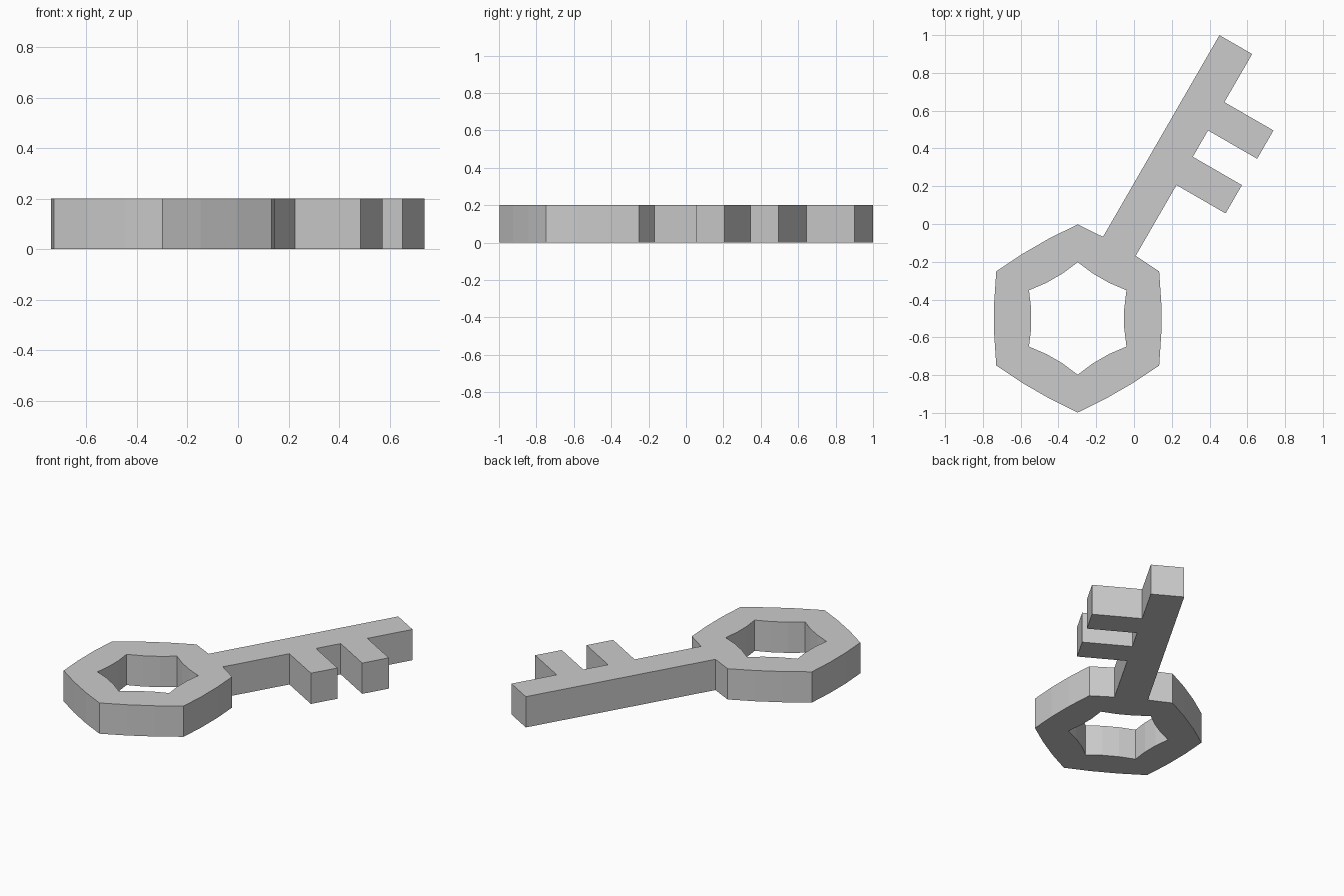
import bpy, bmesh, math
from mathutils import Vector

if "Cube" in bpy.data.objects:
    bpy.data.objects.remove(bpy.data.objects["Cube"])

CENTRE = Vector((-0.298, -0.5, 0))
THICK = 0.2
AXIS = math.radians(60)


def hex_sides(radius, bulge):
    """Six bowed sides, three segments each; the first side faces the shaft."""
    apothem, half = radius * math.cos(math.pi / 6), radius / 2
    local = [(apothem, half), (apothem + bulge, half / 3), (apothem + bulge, -half / 3)]
    sides = []
    for i in range(6):
        a = AXIS - i * math.pi / 3
        sides.append([(u * math.cos(a) - w * math.sin(a),
                       u * math.sin(a) + w * math.cos(a)) for u, w in local])
    return sides


def along_axis(points):
    """(distance along the shaft, offset to its right) to plan coordinates."""
    c, s = math.cos(AXIS), math.sin(AXIS)
    return [(u * c + v * s, u * s - v * c) for u, v in points]


# Shaft and two teeth, from the left root round to the right root
shaft = [(0.441, -0.1), (1.674, -0.1), (1.674, 0.1)]
for near, far in ((1.207, 1.38), (0.873, 1.046)):
    shaft += [(far, 0.1), (far, 0.4), (near, 0.4), (near, 0.1)]
shaft.append((0.441, 0.1))

# Bow outline with the shaft let into its first side, and the inner hole
bow = hex_sides(0.498, 0.011)
outline = [bow[0][0]] + along_axis(shaft) + sum(bow[1:], [])
hole = sum(hex_sides(0.298, -0.012), [])

# Fill between the loops and extrude
bm = bmesh.new()
for loop in (outline, hole):
    vs = [bm.verts.new(CENTRE + Vector((x, y, 0))) for x, y in loop]
    for a, b in zip(vs, vs[1:] + vs[:1]):
        bm.edges.new((a, b))
bmesh.ops.triangle_fill(bm, use_beauty=True, use_dissolve=False, edges=bm.edges[:])
top = bmesh.ops.extrude_face_region(bm, geom=bm.faces[:])["geom"]
bmesh.ops.translate(bm, vec=(0, 0, THICK),
                    verts=[g for g in top if isinstance(g, bmesh.types.BMVert)])
bmesh.ops.recalc_face_normals(bm, faces=bm.faces[:])

mesh = bpy.data.meshes.new("key")
bm.to_mesh(mesh)
bm.free()
bpy.context.collection.objects.link(bpy.data.objects.new("key", mesh))
